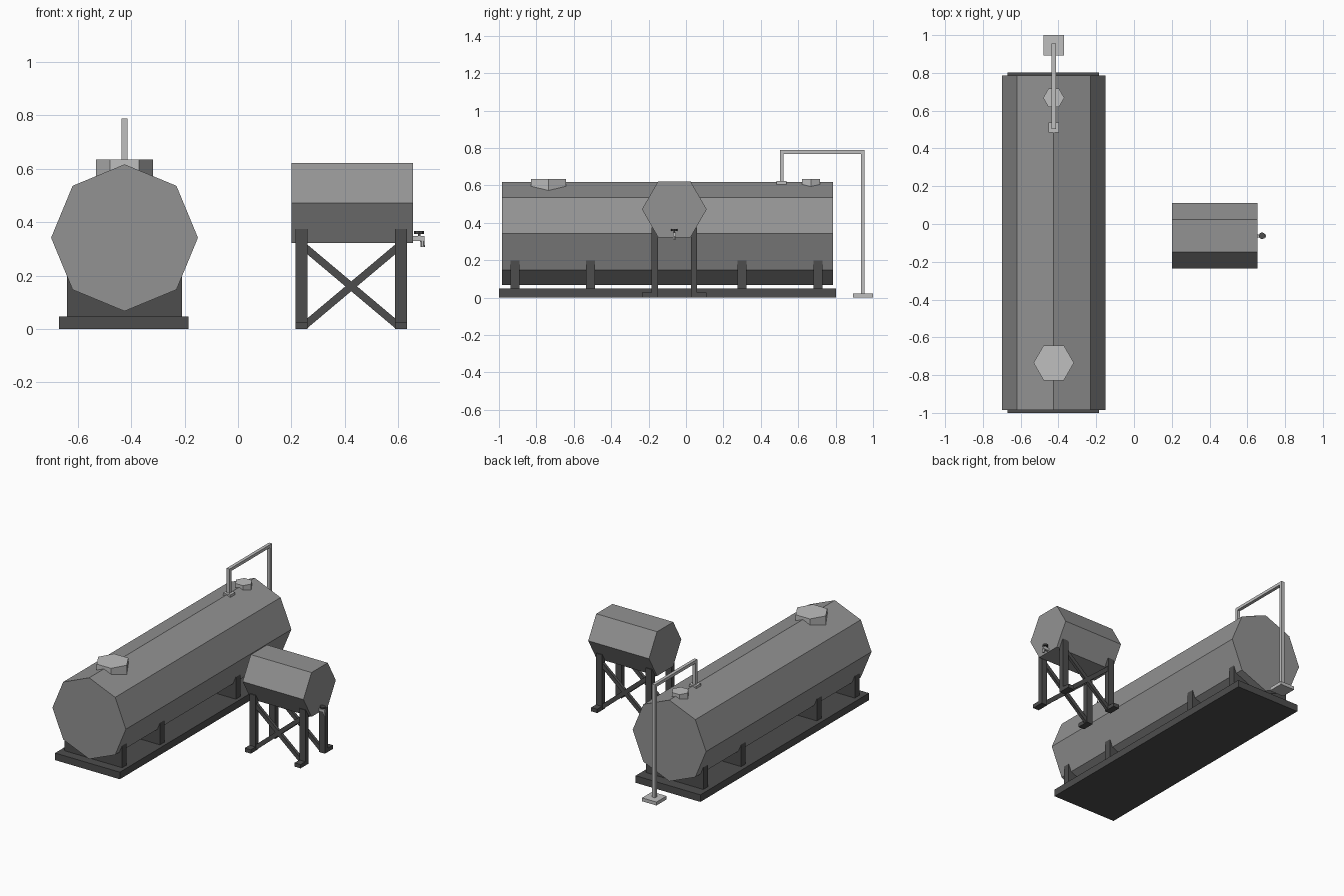
import bpy, math
from mathutils import Vector, Matrix

if "Cube" in bpy.data.objects:
    bpy.data.objects.remove(bpy.data.objects["Cube"])


def material(name, v):
    m = bpy.data.materials.new(name)
    m.diffuse_color = (v, v, v, 1)
    m.use_nodes = True
    m.node_tree.nodes["Principled BSDF"].inputs["Base Color"].default_value = m.diffuse_color
    return m


TANK = material("tank grey", 0.29)
FRAME = material("dark frame grey", 0.075)
LIGHT = material("light metal grey", 0.52)


def finish(name, mesh, mat):
    mesh.materials.append(mat)
    ob = bpy.data.objects.new(name, mesh)
    bpy.context.collection.objects.link(ob)
    return ob


def box(name, x, y, z, mat):
    """Box from (min, max) pairs."""
    v = [(a, b, c) for a in x for b in y for c in z]
    f = [(0, 1, 3, 2), (4, 6, 7, 5), (0, 4, 5, 1), (2, 3, 7, 6), (0, 2, 6, 4), (1, 5, 7, 3)]
    me = bpy.data.meshes.new(name)
    me.from_pydata(v, [], f)
    return finish(name, me, mat)


def prism(name, sides, r, start, end, u, mat):
    """Regular prism between two points; u points to the first corner."""
    start, end, u = Vector(start), Vector(end), Vector(u).normalized()
    w = (end - start).normalized().cross(u)
    ring = []
    for i in range(sides):
        a = math.tau * i / sides
        ring.append(r * (math.cos(a) * u + math.sin(a) * w))
    v = [start + p for p in ring] + [end + p for p in ring]
    f = [(i, (i + 1) % sides, sides + (i + 1) % sides, sides + i) for i in range(sides)]
    f += [tuple(reversed(range(sides))), tuple(range(sides, 2 * sides))]
    me = bpy.data.meshes.new(name)
    me.from_pydata(v, [], f)
    return finish(name, me, mat)


# Large octagonal tank on a skid with four saddles
CX = -0.425
prism("large_tank", 8, 0.275, (CX, -0.985, 0.342), (CX, 0.785, 0.342), (0, 0, 1), TANK)
box("skid_base", (-0.67, -0.185), (-1.0, 0.803), (0, 0.048), FRAME)
for i, y in enumerate((-0.915, -0.51, 0.30, 0.705)):
    box(f"saddle_{i + 1}", (-0.64, -0.21), (y - 0.024, y + 0.024), (0.04, 0.199), FRAME)

# Hexagonal hatches on the tank top
prism("large_hatch", 6, 0.107, (CX, -0.735, 0.56), (CX, -0.735, 0.635), (1, 0, 0), LIGHT)
prism("small_hatch", 6, 0.056, (CX, 0.668, 0.57), (CX, 0.668, 0.635), (1, 0, 0), LIGHT)

# Filling pipe: square tube rising from a foot and bending over the tank
px = (CX - 0.011, CX + 0.011)
box("pipe_foot", (CX - 0.054, CX + 0.054), (0.892, 1.0), (0, 0.023), LIGHT)
box("pipe_post", px, (0.935, 0.955), (0.02, 0.788), LIGHT)
box("pipe_top", px, (0.502, 0.955), (0.768, 0.788), LIGHT)
box("pipe_drop", px, (0.502, 0.522), (0.615, 0.788), LIGHT)
box("pipe_flange", (CX - 0.027, CX + 0.027), (0.485, 0.537), (0.605, 0.623), LIGHT)

# Small hexagonal tank
CY = -0.0625
prism("small_tank", 6, 0.173, (0.2, CY, 0.472), (0.655, CY, 0.472), (0, 1, 0), TANK)

# Stand: four legs with outward feet, crossed braces front and back
for side, s in (("front", -1), ("back", 1)):
    for end, x in (("left", (0.215, 0.26)), ("right", (0.588, 0.633))):
        box(f"{side}_{end}_leg", x, sorted((CY + s * 0.088, CY + s * 0.122)), (0, 0.375), FRAME)
        box(f"{side}_{end}_foot", x, sorted((CY + s * 0.088, CY + s * 0.172)), (0, 0.026), FRAME)
    for d, k in (("rising", 1), ("falling", -1)):
        b = box(f"{side}_{d}_brace", (-0.232, 0.232), (-0.01, 0.01), (-0.014, 0.014), FRAME)
        b.matrix_world = (Matrix.Translation((0.424, CY + s * 0.105, 0.16))
                          @ Matrix.Rotation(-k * math.atan2(0.29, 0.345), 4, 'Y'))

# Tap on the tank end
box("tap_body", (0.645, 0.698), (CY - 0.008, CY + 0.008), (0.330, 0.349), LIGHT)
prism("tap_spout", 6, 0.008, (0.690, CY, 0.335), (0.692, CY, 0.307), (1, 0, 0), LIGHT)
box("tap_stem", (0.674, 0.683), (CY - 0.005, CY + 0.005), (0.345, 0.36), FRAME)
prism("tap_handle", 8, 0.018, (0.678, CY, 0.356), (0.678, CY, 0.368), (1, 0, 0), FRAME)
